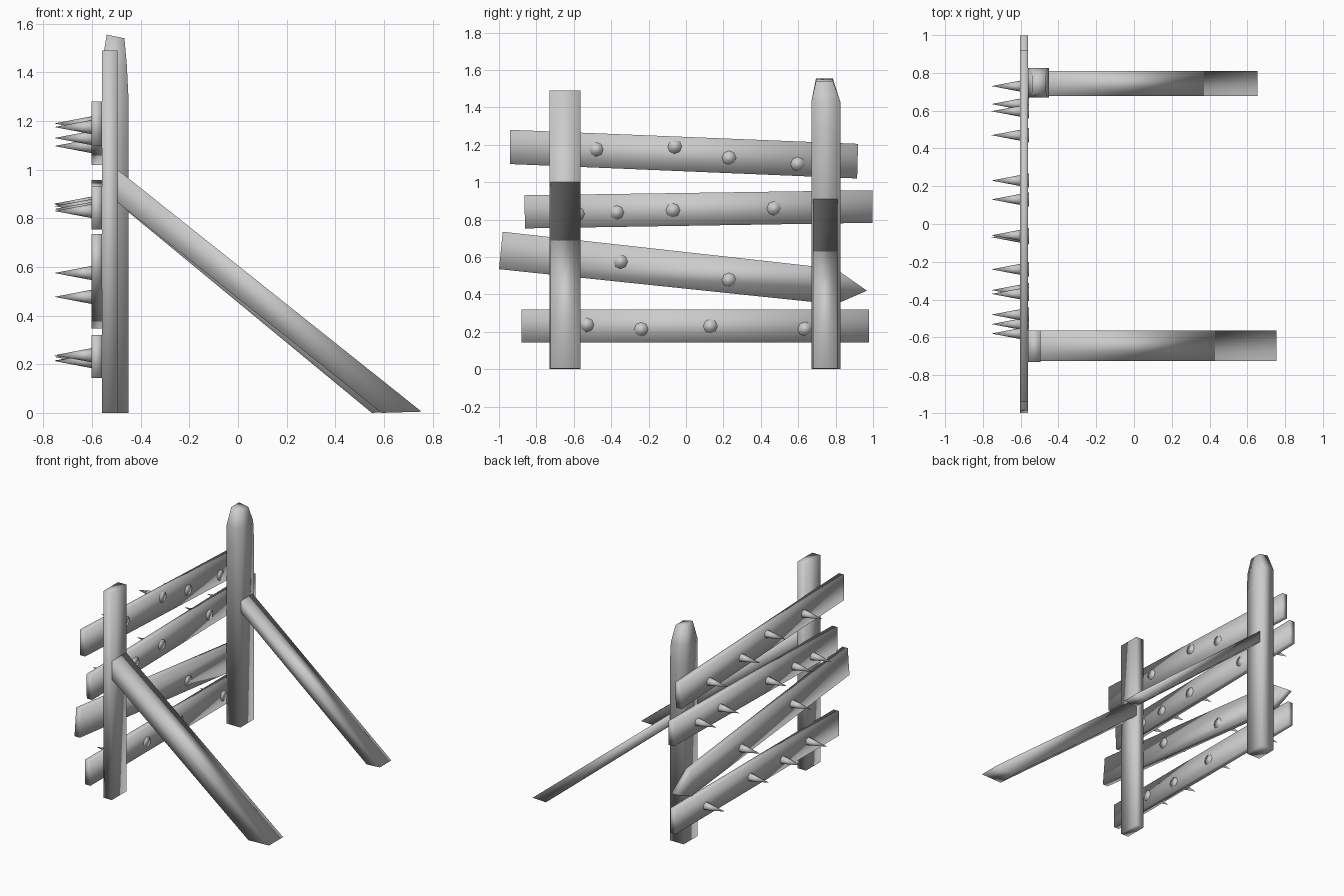
import bpy, bmesh, math
from mathutils import Matrix, Vector

if "Cube" in bpy.data.objects:
    bpy.data.objects.remove(bpy.data.objects["Cube"])


def finish(name, bm):
    bmesh.ops.recalc_face_normals(bm, faces=bm.faces)
    me = bpy.data.meshes.new(name)
    bm.to_mesh(me)
    bm.free()
    for p in me.polygons:
        p.use_smooth = True
    ob = bpy.data.objects.new(name, me)
    bpy.context.collection.objects.link(ob)
    return ob


def loft(name, rings):
    """Join equal-length point rings into a closed solid."""
    bm = bmesh.new()
    vs = [[bm.verts.new(p) for p in r] for r in rings]
    n = len(rings[0])
    for a, b in zip(vs, vs[1:]):
        for i in range(n):
            j = (i + 1) % n
            bm.faces.new((a[i], a[j], b[j], b[i]))
    bm.faces.new(vs[0])
    bm.faces.new(vs[-1])
    return finish(name, bm)


def rect(x0, x1, y0, y1, z, tilt=0.0):
    return [(x0, y0, z), (x1, y0, z - tilt), (x1, y1, z - tilt), (x0, y1, z)]


# Upright posts: one square-cut, one with a tapered top
loft("post_front", [rect(-.56, -.495, -.73, -.565, 0),
                    rect(-.56, -.495, -.73, -.565, 1.49)])
loft("post_back", [rect(-.56, -.45, .67, .825, 0),
                   rect(-.56, -.45, .67, .825, 1.29),
                   rect(-.56, -.457, .67, .825, 1.43),
                   rect(-.54, -.467, .695, .785, 1.555, .015)])

# Diagonal braces, cut flat against the post and the ground
braces = {
    "brace_front": ([(-.495, 1.0), (.755, .005), (.59, 0), (-.495, .865)], -.725, -.565),
    "brace_back": ([(-.45, .91), (.655, .005), (.55, 0), (-.45, .825)], .678, .81),
}
for name, (prof, y0, y1) in braces.items():
    loft(name, [[(x, y, z) for x, z in prof] for y in (y0, y1)])

# Crooked planks, outlines in the y-z plane
planks = {
    "plank_top": [(-.94, 1.28), (-.94, 1.097), (.915, 1.02), (.92, 1.205)],
    "plank_upper": [(-.865, .93), (-.86, .753), (.997, .783), (.997, .957)],
    "plank_lower": [(-.98, .735), (-1.0, .535), (.80, .347), (.967, .42), (.80, .537)],
    "plank_bottom": [(-.88, .32), (-.88, .143), (.978, .143), (.978, .32)],
}
for name, prof in planks.items():
    loft(name, [[(x, y, z) for y, z in prof] for x in (-.603, -.56)])

# Spikes driven through the planks, pointing to -x
spikes = [(-.48, 1.175), (-.06, 1.19), (.23, 1.13), (.597, 1.097),
          (-.58, .83), (-.37, .838), (-.07, .85), (.47, .86), (.73, .857),
          (-.35, .575), (.23, .477),
          (-.53, .237), (-.24, .213), (.13, .23), (.635, .215)]
for i, (y, z) in enumerate(spikes):
    bm = bmesh.new()
    bmesh.ops.create_cone(bm, cap_ends=True, segments=8, radius1=.038,
                          radius2=0.0, depth=.2,
                          matrix=Matrix.Translation((-.655, y, z))
                          @ Matrix.Rotation(-math.pi / 2, 4, 'Y'))
    finish(f"spike_{i + 1}", bm)
